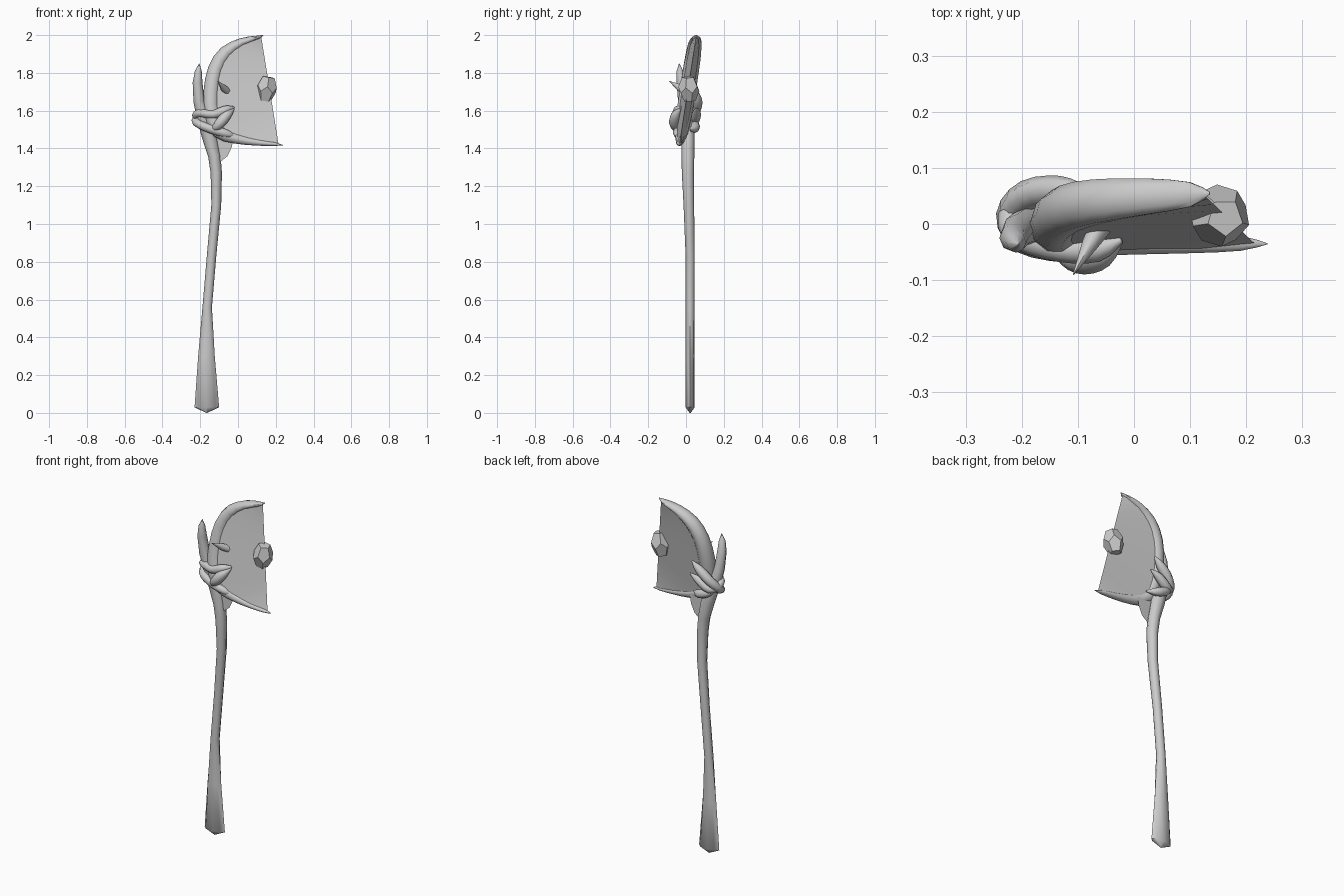
import bpy, bmesh, math
from mathutils import Vector


def finish(bm, name, smooth=True):
    bmesh.ops.recalc_face_normals(bm, faces=bm.faces)
    mesh = bpy.data.meshes.new(name)
    bm.to_mesh(mesh)
    bm.free()
    for p in mesh.polygons:
        p.use_smooth = smooth
    ob = bpy.data.objects.new(name, mesh)
    bpy.context.collection.objects.link(ob)
    if smooth:
        bpy.context.view_layer.objects.active = ob
        ob.select_set(True)
        bpy.ops.object.shade_smooth_by_angle(angle=math.radians(50))
        ob.select_set(False)
    return ob


def refine(rows, steps):
    # Catmull-Rom interpolation of position and radii together
    if steps < 2:
        return rows
    out = []
    for i in range(len(rows) - 1):
        quad = [rows[max(i - 1, 0)], rows[i], rows[i + 1], rows[min(i + 2, len(rows) - 1)]]
        for k in range(steps):
            t = k / steps
            out.append([0.5 * (2 * b + (c - a) * t + (2 * a - 5 * b + 4 * c - d) * t * t
                               + (3 * b - a - 3 * c + d) * t ** 3)
                        for a, b, c, d in zip(*quad)])
    return out + [rows[-1]]


def limb(name, rows, sides=8, ref=(0, 1, 0), steps=1):
    # Tapered tube; rows are x, y, z, in-plane radius, radius along ref
    rows = refine(rows, steps)
    pts = [Vector(r[:3]) for r in rows]
    bm = bmesh.new()
    rings = []
    for i, r in enumerate(rows):
        t = (pts[min(i + 1, len(pts) - 1)] - pts[max(i - 1, 0)]).normalized()
        b = Vector(ref)
        b = (b - t * b.dot(t)).normalized()
        a = t.cross(b)
        ring = []
        for k in range(sides):
            ang = math.tau * k / sides
            ring.append(bm.verts.new(pts[i] + a * math.cos(ang) * max(r[3], 0.001)
                                     + b * math.sin(ang) * max(r[4], 0.001)))
        rings.append(ring)
    for lo, hi in zip(rings, rings[1:]):
        for k in range(sides):
            j = (k + 1) % sides
            bm.faces.new((lo[k], lo[j], hi[j], hi[k]))
    bm.faces.new(rings[0])
    bm.faces.new(rings[-1])
    return finish(bm, name)


def tilt(z):
    # The whole head leans: its top is further back than its bottom
    return 0.055 - 0.155 * (2 - z)


# Curved handle, flared at the foot and ending in a spike
limb("handle", [
    (-0.165, 0.022, 0.0, 0.003, 0.003), (-0.165, 0.022, 0.03, 0.065, 0.024),
    (-0.167, 0.022, 0.3, 0.044, 0.024), (-0.163, 0.022, 0.56, 0.025, 0.024),
    (-0.14, 0.022, 0.83, 0.025, 0.024), (-0.115, 0.015, 1.1, 0.026, 0.028),
    (-0.115, 0.01, 1.27, 0.03, 0.032), (-0.125, 0.01, 1.36, 0.033, 0.034),
    (-0.15, 0.01, 1.46, 0.04, 0.036), (-0.18, 0.0, 1.56, 0.038, 0.036),
    (-0.207, -0.012, 1.65, 0.029, 0.03), (-0.214, -0.025, 1.75, 0.026, 0.025),
    (-0.21, -0.033, 1.81, 0.018, 0.018), (-0.205, -0.036, 1.85, 0.001, 0.001)])

# Crescent horn framing the blade
horn = [(0.135, 2.0, 0.001, 0.002), (0.1, 1.985, 0.012, 0.023), (0.02, 1.962, 0.023, 0.034),
        (-0.065, 1.907, 0.036, 0.041), (-0.118, 1.82, 0.041, 0.044), (-0.14, 1.7, 0.043, 0.045),
        (-0.138, 1.58, 0.044, 0.043), (-0.1, 1.49, 0.038, 0.036), (-0.01, 1.452, 0.027, 0.026),
        (0.1, 1.432, 0.017, 0.02), (0.19, 1.423, 0.01, 0.014), (0.238, 1.418, 0.001, 0.001)]
limb("crescent_horn", [(x, tilt(z), z, a, b) for x, z, a, b in horn], 10, steps=2)

# Wedge blade: thick at the horn, tapering to the straight cutting edge
bm = bmesh.new()
rim = horn[1:-1]
edge = []
for i in range(len(rim)):
    z = 1.997 + (1.42 - 1.997) * i / (len(rim) - 1)
    edge.append(bm.verts.new((0.122 + 0.093 * i / (len(rim) - 1), tilt(z), z)))
for side in (-1, 1):
    back = [bm.verts.new((x, tilt(z) + side * b * 0.75, z)) for x, z, _, b in rim]
    for i in range(len(rim) - 1):
        bm.faces.new((back[i], back[i + 1], edge[i + 1], edge[i]))
finish(bm, "blade")

# Small fin beneath the blade
bm = bmesh.new()
bm.faces.new([bm.verts.new((x, 0, z)) for x, z in (
    (-0.13, 1.47), (-0.025, 1.46), (-0.032, 1.41), (-0.055, 1.36), (-0.09, 1.332), (-0.12, 1.36))])
finish(bm, "lower_fin", False)

# Roots wrapped around the handle and horn
roots = {
    "lower_root": [(-0.085, 0.065, 1.695, 0.004), (-0.13, 0.062, 1.655, 0.024), (-0.19, 0.052, 1.6, 0.027),
                   (-0.222, 0.015, 1.55, 0.024), (-0.2, -0.03, 1.525, 0.022), (-0.12, -0.045, 1.495, 0.024),
                   (-0.05, -0.045, 1.475, 0.02), (-0.01, -0.03, 1.46, 0.003)],
    "upper_root": [(-0.065, 0.055, 1.615, 0.003), (-0.12, 0.056, 1.59, 0.022), (-0.185, 0.047, 1.55, 0.025),
                   (-0.222, 0.012, 1.57, 0.021), (-0.205, -0.025, 1.588, 0.021), (-0.13, -0.045, 1.58, 0.023),
                   (-0.065, -0.045, 1.605, 0.022), (-0.022, -0.028, 1.618, 0.005)],
    "front_root": [(-0.022, -0.03, 1.61, 0.004), (-0.055, -0.052, 1.58, 0.025), (-0.09, -0.062, 1.54, 0.028),
                   (-0.12, -0.055, 1.51, 0.02), (-0.15, -0.03, 1.5, 0.003)],
    "back_root": [(-0.215, 0.03, 1.56, 0.006), (-0.18, 0.047, 1.53, 0.022), (-0.12, 0.045, 1.505, 0.024),
                  (-0.065, 0.02, 1.5, 0.004)],
}
for name, path in roots.items():
    limb(name, [(x, y, z, r, r) for x, y, z, r in path], 8, (0, 0, 1), 3)

# Thorn on the front of the horn
limb("thorn", [(-0.06, -0.005, 1.705, 0.02, 0.02), (-0.078, -0.035, 1.722, 0.015, 0.019),
               (-0.108, -0.09, 1.757, 0.001, 0.001)], 8, (0, 0, 1))

# Twelve-sided gem set in the cutting edge: the dual of an icosahedron
ico = bmesh.new()
bmesh.ops.create_icosphere(ico, subdivisions=1, radius=1)
bm = bmesh.new()
for f in ico.faces:
    bm.verts.new(f.calc_center_median().normalized())
ico.free()
bmesh.ops.convex_hull(bm, input=bm.verts)
bmesh.ops.dissolve_limit(bm, angle_limit=0.02, verts=bm.verts, edges=bm.edges)
gem = finish(bm, "gem", False)
gem.scale = (0.054, 0.056, 0.08)
gem.rotation_euler = (math.radians(6), math.radians(8), math.radians(20))
gem.location = (0.152, 0.015, 1.715)
